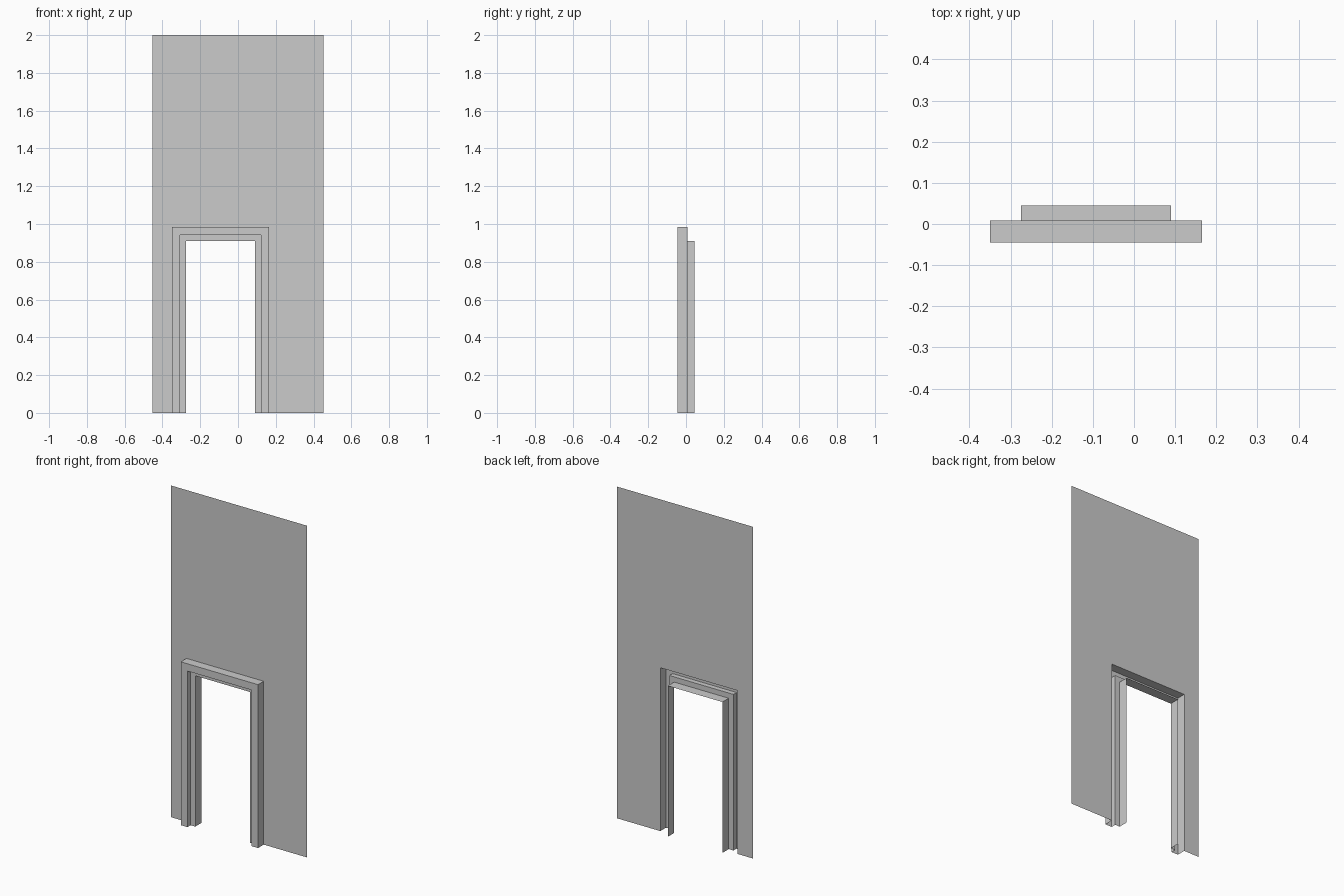
import bpy

if "Cube" in bpy.data.objects:
    bpy.data.objects.remove(bpy.data.objects["Cube"])

# Outer edge of the door casing, where it meets the wall
LEFT, RIGHT, TOP = -0.35, 0.165, 0.985
WALL_Y = 0.009
WALL_HALF, WALL_TOP = 0.4525, 2.0


def arch(inset, y):
    """Open door outline: up the left side, across, down the right side."""
    l, r, t = LEFT + inset, RIGHT - inset, TOP - inset
    return [(l, y, 0), (l, y, t), (r, y, t), (r, y, 0)]


def bridge(name, rows):
    """Skin consecutive four-point outlines with quads."""
    verts = [p for row in rows for p in row]
    faces = []
    for i in range(len(rows) - 1):
        for k in range(3):
            a, b = i * 4 + k, (i + 1) * 4 + k
            faces.append((a, a + 1, b + 1, b))
    mesh = bpy.data.meshes.new(name)
    mesh.from_pydata(verts, [], faces)
    mesh.update()
    obj = bpy.data.objects.new(name, mesh)
    bpy.context.collection.objects.link(obj)
    return obj


# Thin wall panel around the doorway
wall_outline = [(-WALL_HALF, WALL_Y, 0), (-WALL_HALF, WALL_Y, WALL_TOP),
                (WALL_HALF, WALL_Y, WALL_TOP), (WALL_HALF, WALL_Y, 0)]
bridge("wall_panel", [wall_outline, arch(0, WALL_Y)])

# Stepped casing profile as (inset, y), swept round the doorway
profile = [(0, WALL_Y), (0, -0.045), (0.044, -0.045),
           (0.044, -0.015), (0.0755, -0.015), (0.0755, 0.045)]
bridge("door_casing", [arch(i, y) for i, y in profile])
